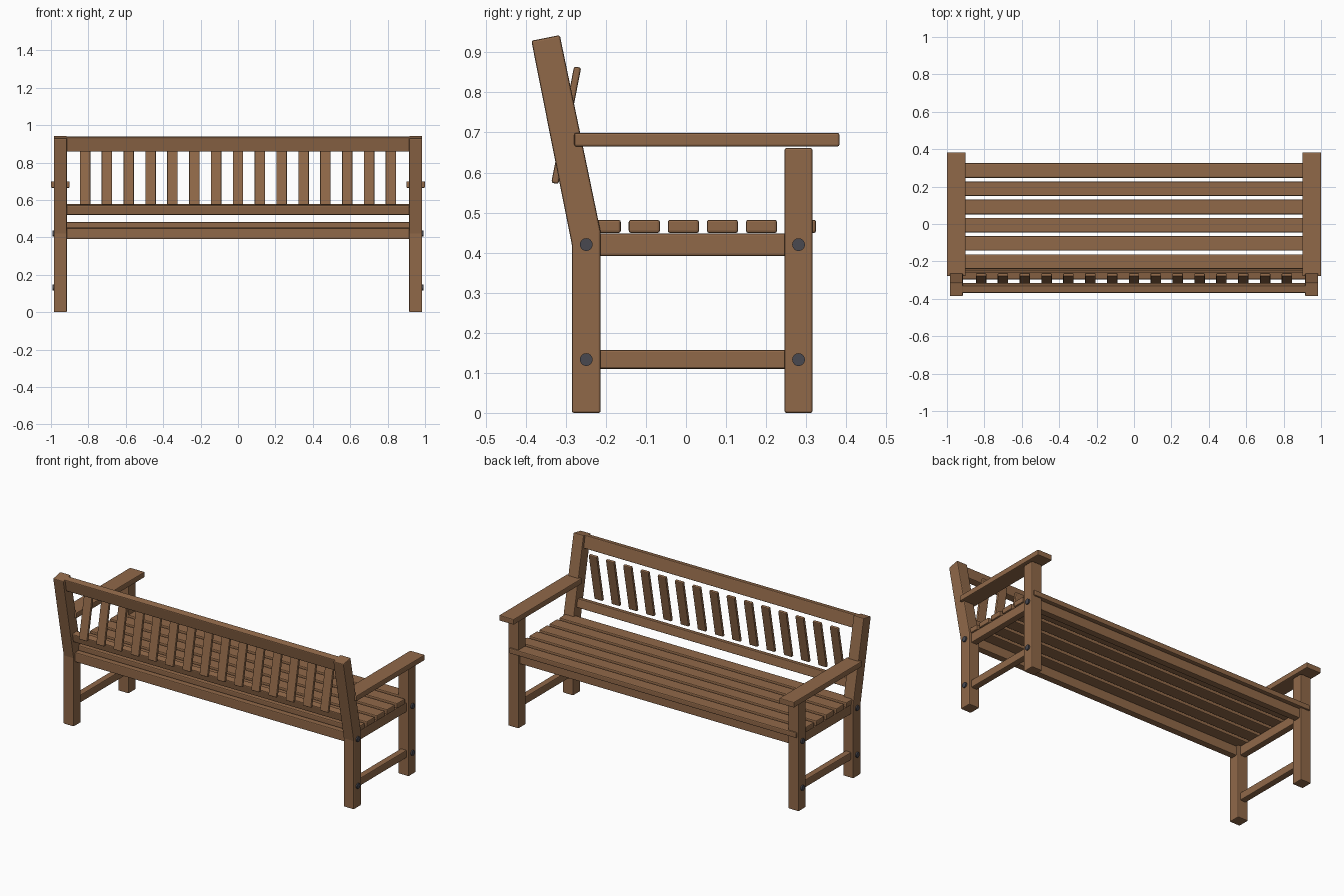
import bpy, bmesh, math
from mathutils import Matrix

if "Cube" in bpy.data.objects:
    bpy.data.objects.remove(bpy.data.objects["Cube"])


def material(name, rgb):
    m = bpy.data.materials.new(name)
    m.diffuse_color = (*rgb, 1)
    m.use_nodes = True
    m.node_tree.nodes["Principled BSDF"].inputs["Base Color"].default_value = m.diffuse_color
    return m


wood = material("brown wood", (0.28, 0.14, 0.066))
iron = material("dark iron", (0.065, 0.065, 0.08))
LEAN = math.atan2(0.1, 0.51)


def finish(name, bm, mat, bevel=0.005):
    bmesh.ops.recalc_face_normals(bm, faces=bm.faces)
    me = bpy.data.meshes.new(name)
    bm.to_mesh(me)
    bm.free()
    me.materials.append(mat)
    ob = bpy.data.objects.new(name, me)
    bpy.context.collection.objects.link(ob)
    if bevel:
        mod = ob.modifiers.new("soft edges", 'BEVEL')
        mod.width = bevel
        mod.segments = 2
        mod.limit_method = 'ANGLE'
    return ob


def box(name, centre, size, tilt=0.0, bevel=0.005):
    bm = bmesh.new()
    bmesh.ops.create_cube(bm, size=1, matrix=Matrix.Translation(centre)
                          @ Matrix.Rotation(tilt, 4, 'X')
                          @ Matrix.Diagonal((*size, 1)))
    return finish(name, bm, wood, bevel)


def span(name, x, y, z, bevel=0.005):
    """Box given by its (low, high) limits on each axis."""
    lim = (x, y, z)
    return box(name, [(a + b) / 2 for a, b in lim],
               [abs(b - a) for a, b in lim], 0, bevel)


def profile(name, pts, x0, x1):
    """Side outline (y, z) extruded along x."""
    bm = bmesh.new()
    face = bm.faces.new([bm.verts.new((x0, y, z)) for y, z in pts])
    ext = bmesh.ops.extrude_face_region(bm, geom=[face])
    for v in ext["geom"]:
        if isinstance(v, bmesh.types.BMVert):
            v.co.x = x1
    return finish(name, bm, wood)


for side, s in (("left", -1), ("right", 1)):
    # bent back leg, straight front leg, armrest
    profile(f"back_leg_{side}",
            [(-0.285, 0), (-0.213, 0), (-0.213, 0.452),
             (-0.315, 0.943), (-0.386, 0.929), (-0.285, 0.42)],
            s * 0.915, s * 0.985)
    span(f"front_leg_{side}", (s * 0.915, s * 0.985), (0.246, 0.316), (0, 0.661))
    span(f"armrest_{side}", (s * 0.9, s * 1.0), (-0.279, 0.383), (0.665, 0.699))
    # side rails
    span(f"seat_side_rail_{side}", (s * 0.93, s * 0.97), (-0.24, 0.27), (0.391, 0.448))
    span(f"lower_stretcher_{side}", (s * 0.93, s * 0.97), (-0.24, 0.27), (0.11, 0.157))
    # bolt heads
    for end, y in (("back", -0.249), ("front", 0.281)):
        for level, z in (("lower", 0.133), ("upper", 0.42)):
            bm = bmesh.new()
            bmesh.ops.create_cone(bm, cap_ends=True, segments=16,
                                  radius1=0.016, radius2=0.016, depth=0.016,
                                  matrix=Matrix.Translation((s * 0.985, y, z))
                                  @ Matrix.Rotation(math.pi / 2, 4, 'Y'))
            finish(f"bolt_{level}_{end}_{side}", bm, iron, 0)

# long seat rails
span("back_seat_rail", (-0.93, 0.93), (-0.27, -0.228), (0.391, 0.45))
span("front_seat_rail", (-0.93, 0.93), (0.26, 0.302), (0.391, 0.45))

# seat slats
for i in range(6):
    y = -0.2015 + i * 0.0975
    span(f"seat_slat_{i + 1}", (-0.975, 0.975), (y - 0.039, y + 0.039), (0.449, 0.482), 0.006)

# leaning back rails
box("top_back_rail", (0, -0.342, 0.898), (1.86, 0.04, 0.076), LEAN)
box("lower_back_rail", (0, -0.272, 0.549), (1.86, 0.04, 0.052), LEAN)

# upright back slats, tilted against the lean of the legs
for i in range(15):
    box(f"back_slat_{i + 1}", ((i - 7) * 0.1168, -0.299, 0.718),
        (0.056, 0.018, 0.296), -LEAN)
